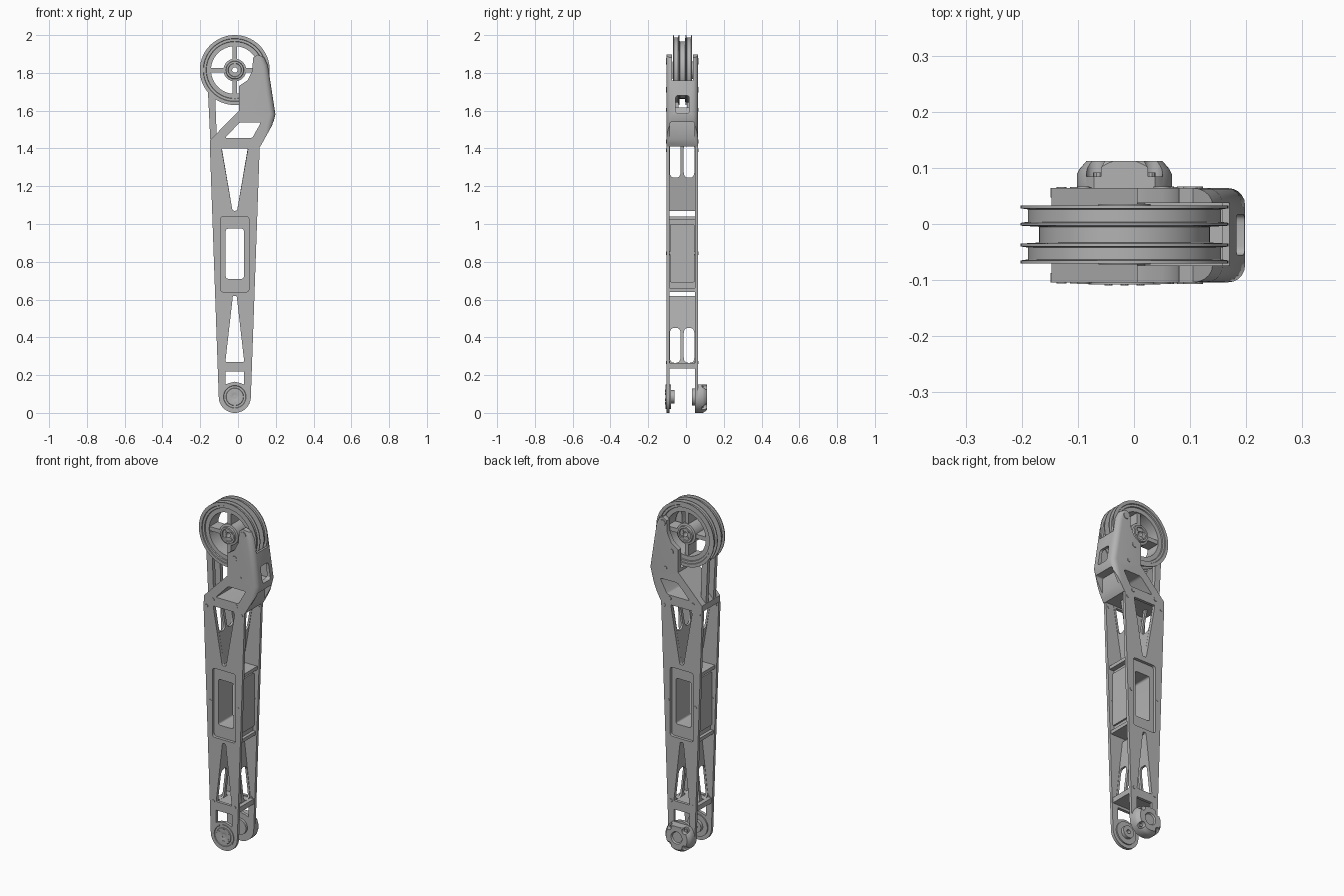
import bpy, bmesh, math
from mathutils import Vector

cube = bpy.data.objects.get("Cube")
if cube:
    bpy.data.objects.remove(cube)

grey = bpy.data.materials.new("machined_grey")
grey.use_nodes = True
grey.diffuse_color = (0.45, 0.45, 0.45, 1)
grey.node_tree.nodes["Principled BSDF"].inputs["Base Color"].default_value = grey.diffuse_color

CX = -0.017                  # centre line of the arm
FRONT, BACK = -0.104, 0.064  # outer faces of the side plates
THICK = 0.017
HIP, FOOT = 1.815, 0.085     # heights of the two axles
parts = []


def finish(name, bm):
    bmesh.ops.remove_doubles(bm, verts=bm.verts, dist=1e-5)
    bmesh.ops.recalc_face_normals(bm, faces=bm.faces)
    mesh = bpy.data.meshes.new(name)
    bm.to_mesh(mesh)
    bm.free()
    mesh.materials.append(grey)
    obj = bpy.data.objects.new(name, mesh)
    bpy.context.collection.objects.link(obj)
    parts.append(obj)
    return obj


def rounded(points, radius, steps=4):
    """Round every corner of a polygon."""
    pts = [Vector(p) for p in points]
    out = []
    for i, p in enumerate(pts):
        a, b = pts[i - 1] - p, pts[(i + 1) % len(pts)] - p
        s = p + a.normalized() * min(radius, a.length * 0.45)
        e = p + b.normalized() * min(radius, b.length * 0.45)
        for k in range(steps + 1):
            t = k / steps
            out.append(s * (1 - t) ** 2 + p * 2 * t * (1 - t) + e * t * t)
    return out


def rect(a0, a1, b0, b1):
    return [(a0, b0), (a1, b0), (a1, b1), (a0, b1)]


def circle(x, z, r, n=24):
    return [(x + r * math.cos(math.tau * k / n), z + r * math.sin(math.tau * k / n)) for k in range(n)]


def prism(name, points, lo, hi, axis="Y", bevel=None, width=0.03):
    """Extrude (x, z) points along y, or (y, z) points along x."""
    bm = bmesh.new()
    place = (lambda p, d: (p[0], d, p[1])) if axis == "Y" else (lambda p, d: (d, p[0], p[1]))
    ends = [[bm.verts.new(place(p, d)) for p in points] for d in (lo, hi)]
    for ring in ends:
        bm.faces.new(ring)
    for i in range(len(points)):
        bm.faces.new((ends[0][i - 1], ends[0][i], ends[1][i], ends[1][i - 1]))
    bmesh.ops.recalc_face_normals(bm, faces=bm.faces)
    if bevel:
        edges = [e for e in bm.edges if bevel(e)]
        bmesh.ops.bevel(bm, geom=edges, offset=width, segments=5, profile=0.5, affect="EDGES")
    return finish(name, bm)


def lathe(name, profile, z, n=64):
    """Revolve a closed (radius, y) profile about an axle."""
    bm = bmesh.new()
    rings = []
    for k in range(n):
        c, s = math.cos(math.tau * k / n), math.sin(math.tau * k / n)
        rings.append([bm.verts.new((CX + r * c, y, z + r * s)) for r, y in profile])
    for k in range(n):
        for i in range(len(profile)):
            bm.faces.new((rings[k - 1][i - 1], rings[k - 1][i], rings[k][i], rings[k][i - 1]))
    bmesh.ops.dissolve_degenerate(bm, edges=bm.edges, dist=1e-5)
    return finish(name, bm)


def disc(name, r, y0, y1, z):
    return prism(name, circle(CX, z, r, 48), y0, y1)


def cut(obj, cutters):
    for c in cutters:
        c.hide_render = True
        mod = obj.modifiers.new("cut", "BOOLEAN")
        mod.operation, mod.solver, mod.object = "DIFFERENCE", "EXACT", c
    bpy.context.view_layer.update()
    graph = bpy.context.evaluated_depsgraph_get()
    mesh = bpy.data.meshes.new_from_object(obj.evaluated_get(graph))
    obj.modifiers.clear()
    obj.data = mesh
    for c in cutters:
        parts.remove(c)
        bpy.data.objects.remove(c)


def sym(half, z):
    """Mirror (half width, z) levels about the centre line."""
    return [(CX + h, z) for h, z in zip(half, z)] + [(CX - h, z) for h, z in zip(half[::-1], z[::-1])]


# Side plates with truss windows
outline = [(CX + 0.085 * math.cos(a), FOOT + 0.085 * math.sin(a))
           for a in [math.pi + math.pi * k / 24 for k in range(25)]]
outline += [(CX + 0.132, 1.41), (CX - 0.132, 1.41)]
TOP_V = sym([0.012, 0.07], [1.07, 1.40])
LOW_V = sym([0.05, 0.010], [0.27, 0.62])
for side, y in (("front", FRONT), ("back", BACK - THICK)):
    plate = prism(side + "_side_plate", outline, y, y + THICK)
    foot_hole = [(CX - 0.05, 0.22), (CX - 0.05, 0.15), (CX - 0.03, 0.158), (CX, 0.165),
                 (CX + 0.03, 0.158), (CX + 0.05, 0.15), (CX + 0.05, 0.22)]
    holes = [rounded(TOP_V, 0.008), rounded(LOW_V, 0.008), foot_hole,
             rounded(sym([0.075, 0.075], [0.64, 1.04]), 0.018)]
    cut(plate, [prism("hole", h, y - 0.05, y + 0.05) for h in holes])
    for h, z in ((0.112, 1.39), (0.088, 0.845), (0.068, 0.267)):
        for s in (-1, 1):
            prism(side + "_plate_screw", circle(CX + s * h, z, 0.009, 12), y - 0.002, y + THICK + 0.002)

# Inner core: slotted diagonal webs, centre frame and foot web
Y0, Y1 = FRONT + THICK, BACK - THICK
for name, foot, head, z0, z1, s0, s1 in (("upper", 0.012, 0.070, 1.07, 1.41, 1.245, 1.43),
                                         ("lower", 0.052, 0.010, 0.265, 0.62, 0.265, 0.45)):
    for s in (-1, 1):
        web = prism(name + "_diagonal_web", [(CX + s * foot, z0), (CX + s * (foot + 0.012), z0),
                    (CX + s * (head + 0.012), z1), (CX + s * head, z1)], Y0, Y1)
        cut(web, [prism("slot", rounded(rect(y, y + 0.056, s0, s1), 0.028), -0.4, 0.4, "X")
                  for y in (Y0 + 0.002, -0.012)])
frame = prism("centre_frame", sym([0.08, 0.08], [0.66, 1.02]), Y0, Y1)
cut(frame, [prism("window", rounded(sym([0.048, 0.048], [0.71, 0.975]), 0.012), -0.3, 0.3)])
for s in (-1, 1):
    prism("side_panel", rounded(rect(Y0 + 0.001, Y1 - 0.001, 0.69, 1.0), 0.012),
          CX + s * 0.07, CX + s * 0.09, "X")
for z, w in ((1.03, 0.108), (0.65, 0.098)):
    prism("frame_shelf", sym([w, w], [z - 0.01, z + 0.01]), Y0, Y1)
prism("foot_web", sym([0.086, 0.087], [0.235, 0.265]), Y0, Y1)

# Hip bracket wrapped around the pulley
bracket_outline = [(-0.147, 1.41), (0.118, 1.41), (0.185, 1.53), (0.198, 1.58), (0.158, 1.84),
                   (0.14, 1.88), (0.105, 1.897), (0.08, 1.88), (0.075, 1.81), (0.05, 1.76),
                   (0.005, 1.73), (0.005, 1.60), (-0.147, 1.445)]


def outer_edge(e):
    a, b = e.verts
    return abs(a.co.y - b.co.y) < 1e-4 and min(a.co.x, b.co.x) > 0.135 and min(a.co.z, b.co.z) > 1.5


bracket = prism("hip_bracket", bracket_outline, FRONT, BACK, bevel=outer_edge)
pocket = [(-0.3, 2.1), (-0.3, 1.63), (0.0, 1.63), (0.02, 1.58), (0.165, 1.58), (0.175, 1.60),
          (0.158, 1.76), (0.3, 1.76), (0.3, 2.1)]
cut(bracket, [
    prism("pocket", pocket, -0.074, 0.037),
    prism("window", rounded([(-0.07, 1.455), (0.075, 1.455), (0.122, 1.538), (0.01, 1.538)], 0.012), -0.3, 0.3),
    prism("side_window", rounded(rect(-0.055, 0.017, 1.585, 1.68), 0.015), 0.12, 0.4, "X"),
    prism("relief", rounded(rect(-0.085, 0.045, 1.40, 1.54), 0.01), 0.14, 0.4, "X")])
for x, z, r in ((0.105, 1.862, 0.018), (0.05, 1.71, 0.015), (0.087, 1.605, 0.01),
                (-0.09, 1.437, 0.011), (0.06, 1.437, 0.011)):
    for y in (FRONT, BACK):
        prism("bracket_bolt", circle(x, z, r, 16), y - 0.003, y + 0.003)

# Twin grooved pulley with spokes and hub
lathe("pulley_rim", [(0.126, -0.060), (0.150, -0.060), (0.152, -0.066), (0.165, -0.066), (0.167, -0.070),
                     (0.185, -0.070), (0.185, -0.065), (0.172, -0.063), (0.172, -0.042), (0.185, -0.040),
                     (0.185, -0.035), (0.152, -0.033), (0.152, -0.005), (0.185, -0.003), (0.185, 0.002),
                     (0.172, 0.004), (0.172, 0.026), (0.185, 0.028), (0.185, 0.033), (0.167, 0.033),
                     (0.165, 0.029), (0.152, 0.029), (0.150, 0.023), (0.126, 0.023)], HIP, 96)
lathe("pulley_hub", [(0.014, -0.066), (0.034, -0.066), (0.036, -0.072), (0.046, -0.072), (0.048, -0.062),
                     (0.06, -0.060), (0.06, 0.023), (0.048, 0.025), (0.046, 0.036), (0.036, 0.036),
                     (0.034, 0.030), (0.014, 0.030)], HIP)
prism("spoke_vertical_low", rect(CX - 0.012, CX + 0.012, HIP - 0.13, HIP - 0.055), -0.055, 0.018)
prism("spoke_vertical_high", rect(CX - 0.012, CX + 0.012, HIP + 0.055, HIP + 0.13), -0.055, 0.018)
for s in (-1, 1):
    prism("spoke_horizontal", rect(CX + s * 0.055, CX + s * 0.13, HIP - 0.012, HIP + 0.012), -0.055, 0.018)


def bolt_ring(name, count, ring, r, z, y0, y1):
    for k in range(count):
        a = math.tau * (k + 0.5) / count
        prism(name, circle(CX + ring * math.cos(a), z + ring * math.sin(a), r, 10), y0, y1)


bolt_ring("hub_bolt", 4, 0.025, 0.006, HIP, -0.070, 0.034)

# Belt runs from the pulley down into the arm
for y in (-0.064, 0.004):
    prism("belt_run", [(-0.16, 1.72), (-0.122, 1.70), (-0.114, 1.50), (-0.114, 1.41), (-0.145, 1.41)], y, y + 0.023)

# Foot joint: front bearing, rear bearing and scalloped rear cap
lathe("front_bearing", [(0.012, -0.106), (0.02, -0.108), (0.045, -0.108), (0.047, -0.105), (0.058, -0.105),
                        (0.06, -0.108), (0.064, -0.108), (0.064, -0.08), (0.035, -0.08), (0.035, -0.062),
                        (0.012, -0.062)], FOOT)
bolt_ring("bearing_bolt", 6, 0.033, 0.007, FOOT, -0.110, -0.1)
disc("rear_bearing", 0.045, 0.033, 0.05, FOOT)
cap = lathe("rear_cap", [(0.0, 0.062), (0.085, 0.062), (0.085, 0.088), (0.080, 0.098), (0.068, 0.112),
                         (0.035, 0.112), (0.03, 0.104), (0.0, 0.104)], FOOT)
scallops = [prism("flat", rect(-0.2, 0.2, 0.15, 0.3), 0.05, 0.2)]
for k in range(4):
    a = math.tau * (k + 0.5) / 4
    scallops.append(prism("scallop", circle(CX + 0.072 * math.cos(a), FOOT + 0.072 * math.sin(a), 0.017), 0.085, 0.2))
cut(cap, scallops)
bolt_ring("cap_bolt", 4, 0.066, 0.009, FOOT, 0.08, 0.092)

# Smooth round surfaces, keep edges sharp
bpy.ops.object.select_all(action="DESELECT")
for obj in parts:
    obj.select_set(True)
bpy.context.view_layer.objects.active = parts[0]
bpy.ops.object.shade_smooth_by_angle(angle=math.radians(30))
